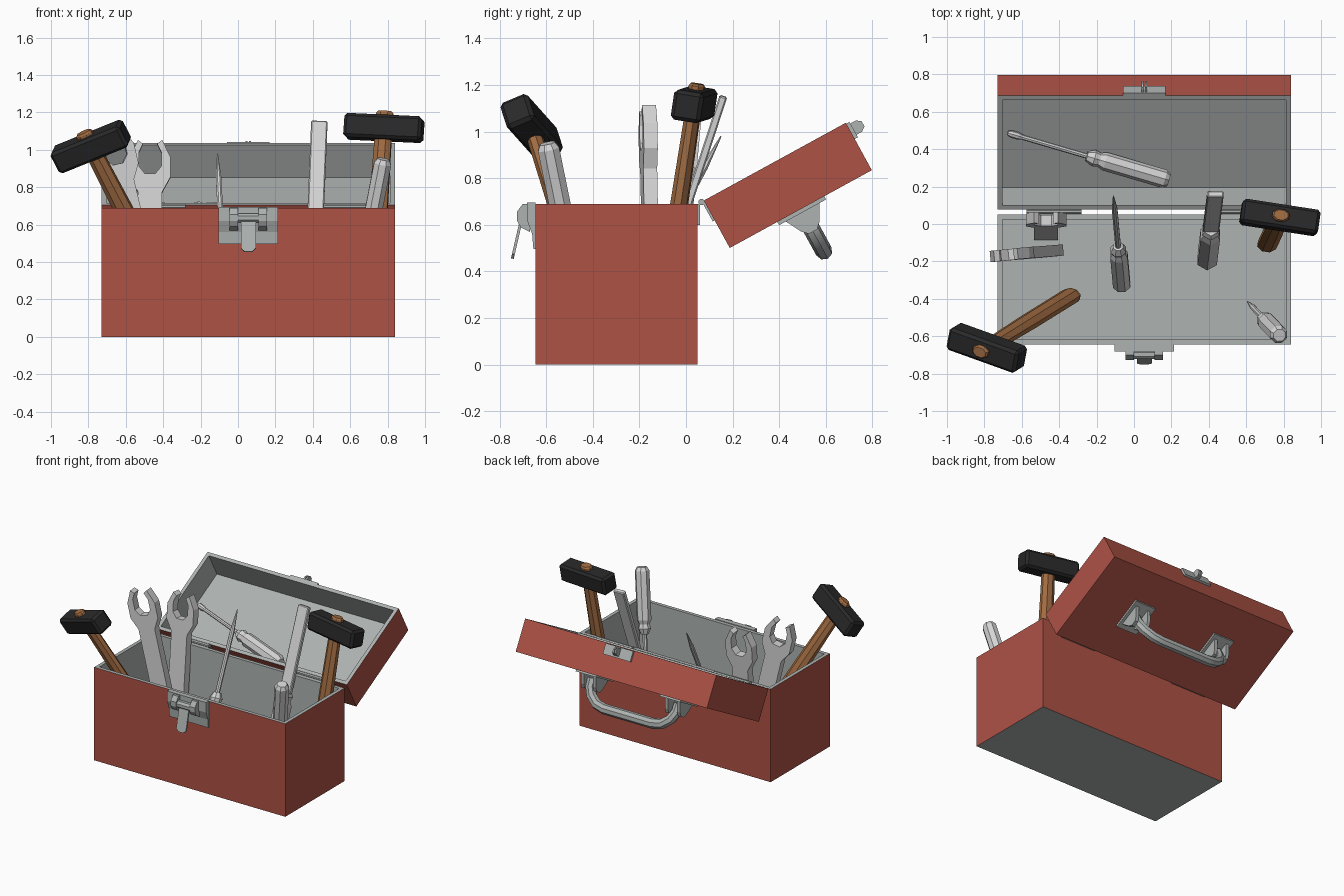
import bpy, bmesh, math
from mathutils import Matrix, Vector

if "Cube" in bpy.data.objects:
    bpy.data.objects.remove(bpy.data.objects["Cube"])

def mat(name, rgb):
    m = bpy.data.materials.new(name)
    m.diffuse_color = (*rgb, 1)
    m.use_nodes = True
    m.node_tree.nodes["Principled BSDF"].inputs["Base Color"].default_value = m.diffuse_color
    return m

RED = mat("red_paint", (0.42, 0.085, 0.06))
GREY = mat("grey_metal", (0.42, 0.45, 0.44))
STEEL = mat("light_steel", (0.66, 0.66, 0.66))
BLACK = mat("black_iron", (0.022, 0.022, 0.022))
WOOD = mat("wood", (0.36, 0.15, 0.055))
I = Matrix.Identity(4)
T = Matrix.Translation
CX = 0.055                                   # box centre in x

def finish(name, bm, mats, M=I):
    bmesh.ops.recalc_face_normals(bm, faces=bm.faces)
    me = bpy.data.meshes.new(name)
    bm.to_mesh(me)
    bm.free()
    for m in mats:
        me.materials.append(m)
    ob = bpy.data.objects.new(name, me)
    ob.matrix_world = M
    bpy.context.collection.objects.link(ob)
    return ob

def block(name, size, m, M=I, bevel=0):
    bm = bmesh.new()
    bmesh.ops.create_cube(bm, size=1)
    bmesh.ops.scale(bm, vec=size, verts=bm.verts)
    if bevel:
        bmesh.ops.bevel(bm, geom=bm.edges[:], offset=bevel, segments=1, affect='EDGES')
    return finish(name, bm, [m], M)

def prism(name, pts, depth, m, M=I):
    """Outline in local XY, extruded along local Z, centred."""
    bm = bmesh.new()
    f = bm.faces.new([bm.verts.new((x, y, -depth / 2)) for x, y in pts])
    r = bmesh.ops.extrude_face_region(bm, geom=[f])
    vs = [g for g in r["geom"] if isinstance(g, bmesh.types.BMVert)]
    bmesh.ops.translate(bm, verts=vs, vec=(0, 0, depth))
    return finish(name, bm, [m], M)

def lathe(name, prof, sides, m, M=I, sx=1, sy=1):
    """Rings of (radius, height) along local Z."""
    bm = bmesh.new()
    rings = []
    for r, z in prof:
        a = [2 * math.pi * (i + 0.5) / sides for i in range(sides)]
        rings.append([bm.verts.new((r * sx * math.cos(t), r * sy * math.sin(t), z)) for t in a])
    for p, q in zip(rings, rings[1:]):
        for i in range(sides):
            j = (i + 1) % sides
            bm.faces.new((p[i], p[j], q[j], q[i]))
    bm.faces.new(rings[0])
    bm.faces.new(rings[-1])
    return finish(name, bm, [m], M)

def frame(origin, zdir, xhint=(1, 0, 0)):
    z = Vector(zdir).normalized()
    x = Vector(xhint)
    x = (x - z * x.dot(z)).normalized()
    M = Matrix((x, z.cross(x), z)).transposed().to_4x4()
    M.translation = origin
    return M

def tray(name, sx, sy, h, M, red_bottom):
    """Open box: red outside, grey rim and inside."""
    bm = bmesh.new()
    bmesh.ops.create_cube(bm, size=1)
    bmesh.ops.scale(bm, vec=(sx, sy, h), verts=bm.verts)
    bmesh.ops.translate(bm, vec=(0, 0, h / 2), verts=bm.verts)
    bm.normal_update()
    top = max(bm.faces, key=lambda f: f.calc_center_median().z)
    for f in bm.faces:
        f.material_index = 0 if abs(f.normal.z) < 0.5 or (red_bottom and f != top) else 1
    bmesh.ops.inset_region(bm, faces=[top], thickness=0.037)
    inner = bmesh.ops.extrude_discrete_faces(bm, faces=[top])["faces"][0]
    bmesh.ops.translate(bm, vec=(0, 0, 0.035 - h), verts=inner.verts)
    return finish(name, bm, [RED, GREY], M)

# box body and opened lid
tray("box_body", 1.57, 0.695, 0.69, T((CX, -0.2975, 0)), False)
LID = T((CX, 0.4925, 0.6675)) @ Matrix.Rotation(math.radians(28.7), 4, 'X')
tray("lid", 1.57, 0.695, 0.232, LID, True)
SIDE = Matrix(((0, 0, 1, 0), (1, 0, 0, 0), (0, 1, 0, 0), (0, 0, 0, 1)))   # outline XY -> world YZ

# hinges
for s in (-1, 1):
    x = CX + s * 0.482
    lathe("hinge_barrel", [(0.014, -0.147), (0.014, 0.147)], 8, GREY, frame((x, 0.066, 0.698), (1, 0, 0), (0, 1, 0)))
    block("hinge_body_leaf", (0.295, 0.012, 0.09), GREY, T((x, 0.054, 0.645)))
    block("hinge_lid_leaf", (0.295, 0.012, 0.09), GREY, LID @ T((s * 0.482, -0.351, 0.18)))

# carrying handle on the lid
path = [(0.355, -0.03), (0.352, -0.09), (0.325, -0.145), (0.27, -0.19), (0.2, -0.206)]
pts = [(-x, z) for x, z in path] + path[::-1]
cu = bpy.data.curves.new("carry_handle", 'CURVE')
cu.dimensions = '3D'
cu.bevel_depth = 0.037
cu.bevel_resolution = 2
cu.use_fill_caps = True
sp = cu.splines.new('POLY')
sp.points.add(len(pts) - 1)
for p, (x, z) in zip(sp.points, pts):
    p.co = (x, 0, z, 1)
handle = bpy.data.objects.new("carry_handle", cu)
bpy.context.collection.objects.link(handle)
handle.matrix_world = LID
cu.materials.append(GREY)
bpy.context.view_layer.objects.active = handle
handle.select_set(True)
bpy.ops.object.convert(target='MESH')
bpy.ops.object.shade_smooth_by_angle()
for s in (-1, 1):
    block("handle_plate", (0.17, 0.23, 0.016), GREY, LID @ T((s * 0.345, 0, -0.008)))
    for d in (-0.05, 0.05):
        prism("handle_lug", [(-0.085, 0), (0.085, 0), (0.045, -0.075), (0.02, -0.1), (-0.02, -0.1), (-0.045, -0.075)],
              0.025, GREY, LID @ T((s * 0.345 + d, 0, -0.01)) @ SIDE)

# front latch
prism("latch_plate", [(-0.645, 0.695), (-0.682, 0.695), (-0.682, 0.62), (-0.66, 0.56), (-0.655, 0.497), (-0.645, 0.497)],
      0.32, GREY, T((CX, 0, 0)) @ SIDE)
for s in (-1, 1):
    prism("latch_cheek", [(-0.67, 0.69), (-0.70, 0.69), (-0.726, 0.655), (-0.726, 0.62), (-0.71, 0.59), (-0.67, 0.57)],
          0.045, GREY, T((CX + s * 0.077, 0, 0)) @ SIDE)
lathe("latch_barrel", [(0.027, -0.08), (0.027, 0.08)], 8, GREY, frame((CX, -0.698, 0.635), (1, 0, 0), (0, 1, 0)))
prism("latch_tab", [(-0.04, 0.19), (0.04, 0.19), (0.04, 0.02), (0.02, 0), (-0.02, 0), (-0.04, 0.02)],
      0.012, GREY, T((CX, -0.745, 0.455)) @ Matrix.Rotation(math.radians(77), 4, 'X'))

# catch on the lid front
block("catch_plate", (0.225, 0.016, 0.075), GREY, LID @ T((0, 0.355, 0.19)))
for s in (-1, 1):
    prism("catch_lug", [(0.36, 0.165), (0.39, 0.165), (0.41, 0.18), (0.41, 0.205), (0.39, 0.22), (0.36, 0.22)],
          0.012, GREY, LID @ T((s * 0.009, 0, 0)) @ SIDE)

# hammers
def hammer(top, along, head_dir, length):
    M = frame(top, -Vector(along), head_dir)
    block("hammer_head", (0.42, 0.13, 0.13), BLACK, M, 0.016)
    lathe("hammer_handle", [(0.048, -length), (0.055, -length + 0.03), (0.055, -0.5), (0.049, -0.1), (0.049, 0.08), (0.04, 0.09)],
          8, WOOD, M, 1, 0.72)

hammer((-0.787, -0.662, 1.018), (0.467, 0.29, -0.9), (0.38, -0.144, 0.171), 1.04)
hammer((0.78, 0.035, 1.117), (-0.07, -0.15, -1.0), (0.405, -0.064, -0.03), 1.03)

# open-ended spanners
def spanner(bottom, top, flat_dir):
    b, t = Vector(bottom), Vector(top)
    L = (t - b).length
    half = [(0.064, 0), (0.064, L - 0.28), (0.108, L - 0.2), (0.108, L - 0.09), (0.065, L), (0.038, L - 0.02),
            (0.06, L - 0.065), (0.06, L - 0.14), (0.028, L - 0.18)]
    outline = half + [(-x, y) for x, y in half[::-1]]
    # local Y follows the spanner, local X its flat width
    prism("spanner", outline, 0.06, STEEL, frame(b, t - b, flat_dir) @ Matrix.Rotation(math.pi / 2, 4, 'X'))

spanner((-0.47, -0.055, 0.05), (-0.47, 0.035, 1.05), (1, 0, 0))
spanner((-0.44, -0.145, 0.06), (-0.685, -0.165, 1.1), (1, 0.1, 0))

# screwdrivers: from handle end to tip
def screwdriver(end, tip, hl=0.46, r=0.05, tip_flare=True):
    end, tip = Vector(end), Vector(tip)
    L = (tip - end).length
    M = frame(end, tip - end)
    lathe("screwdriver_handle", [(r * 0.7, 0), (r, 0.025), (r, hl - 0.1), (r * 0.75, hl - 0.07), (r * 0.9, hl - 0.04), (r * 0.55, hl)],
          8, STEEL, M)
    if tip_flare:
        prof = [(0.014, hl - 0.01), (0.014, L - 0.08), (0.02, L - 0.06), (0.02, L - 0.02), (0.012, L)]
    else:
        prof = [(0.016, hl - 0.01), (0.016, L - 0.15), (0.003, L)]
    lathe("screwdriver_shaft", prof, 8, STEEL, M)

screwdriver((0.185, 0.235, 0.628), (-0.675, 0.487, 0.74))
screwdriver((0.778, -0.595, 0.95), (0.607, -0.415, 0.07), tip_flare=False)
screwdriver((-0.065, -0.335, 0.07), (-0.11, 0.15, 0.98), tip_flare=False)

# flat file with a six-sided handle
F = frame((0.39, -0.2, 0.05), (0.045, 0.36, 1.1))
lathe("file_handle", [(0.045, 0), (0.06, 0.03), (0.06, 0.46), (0.045, 0.5), (0.055, 0.53), (0.04, 0.56)], 6, STEEL, F)
block("file_blade", (0.088, 0.034, 0.61), STEEL, F @ T((0, 0, 0.855)), 0.006)
